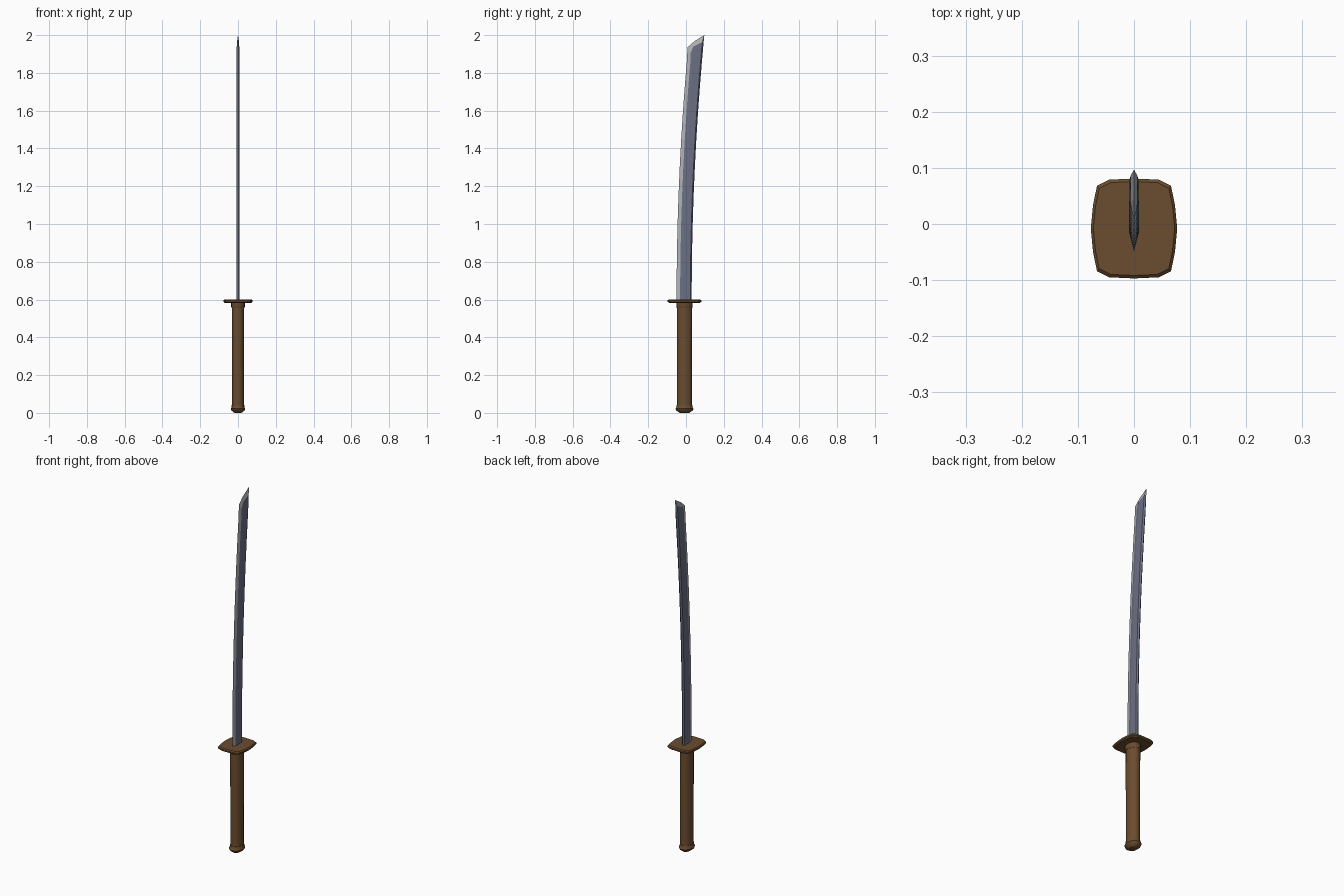
import bpy, bmesh, math

if "Cube" in bpy.data.objects:
    bpy.data.objects.remove(bpy.data.objects["Cube"])


def material(name, rgb):
    m = bpy.data.materials.new(name)
    m.diffuse_color = (*rgb, 1)
    m.use_nodes = True
    m.node_tree.nodes["Principled BSDF"].inputs["Base Color"].default_value = m.diffuse_color
    return m


BROWN = material("warm brown", (0.145, 0.073, 0.028))
STEEL = material("blue grey steel", (0.145, 0.16, 0.225))
EDGE = material("pale polished edge", (0.43, 0.44, 0.46))
CY = -0.008  # y centre of the handle and guard


def finish(bm, name, mats, smooth=False):
    bmesh.ops.remove_doubles(bm, verts=bm.verts, dist=1e-5)
    bmesh.ops.recalc_face_normals(bm, faces=bm.faces)
    me = bpy.data.meshes.new(name)
    bm.to_mesh(me)
    bm.free()
    for m in mats:
        me.materials.append(m)
    ob = bpy.data.objects.new(name, me)
    bpy.context.collection.objects.link(ob)
    if smooth:
        bpy.ops.object.select_all(action='DESELECT')
        ob.select_set(True)
        bpy.context.view_layer.objects.active = ob
        bpy.ops.object.shade_smooth_by_angle(angle=math.radians(35))


def stack(name, outline, levels, smooth=False):
    """Loft a unit outline through (z, x scale, y scale) levels, capped."""
    bm = bmesh.new()
    rings = [[bm.verts.new((x * sx, CY + y * sy, z)) for x, y in outline]
             for z, sx, sy in levels]
    n = len(outline)
    for a, b in zip(rings, rings[1:]):
        for i in range(n):
            j = (i + 1) % n
            bm.faces.new((a[i], a[j], b[j], b[i]))
    bm.faces.new(rings[0])
    bm.faces.new(rings[-1])
    finish(bm, name, [BROWN], smooth)


oval = [(math.cos(i * math.tau / 16), math.sin(i * math.tau / 16)) for i in range(16)]

# handle parts
stack("grip", oval, [(0.035, 0.031, 0.039), (0.57, 0.033, 0.04)], True)
stack("collar", oval, [(0.555, 0.034, 0.041), (0.56, 0.036, 0.043), (0.585, 0.036, 0.043)], True)
stack("pommel", oval, [(0.0, 0.018, 0.025), (0.012, 0.034, 0.043), (0.022, 0.038, 0.048),
                       (0.03, 0.034, 0.042), (0.042, 0.033, 0.041)], True)

# guard: one quarter of the rounded square, mirrored around
quarter = [(0.077, 0), (0.073, 0.042), (0.066, 0.076), (0.044, 0.087)]
top = quarter + [(0, 0.089)] + [(-x, y) for x, y in reversed(quarter)]
guard = top + [(-x, -y) for x, y in top[1:-1]]
stack("guard", guard, [(0.583, 0.92, 0.92), (0.588, 1, 1), (0.596, 1, 1), (0.601, 0.94, 0.94)])


# blade: curved sections from cutting edge to spine, closed by an angled tip
def spine(z):
    return 0.03 + 0.067 * ((z - 0.6) / 1.4) ** 2


bm = bmesh.new()
profile = [(0.0, 0.0), (0.005, 0.019), (0.0085, 0.034), (0.008, 0.073), (0.0, 0.08)]
sections = []
for k in range(10):
    z = 0.595 + k * 0.142
    sections.append([(x, spine(z) - 0.08 + d, z) for x, d in profile])
sections.append([(0, 0.008, 1.935), (0.0045, 0.025, 1.907), (0.0065, 0.039, 1.94),
                 (0.006, 0.086, 1.962), (0, 0.094, 1.968)])
tip = [(0, 0.008, 1.935), (0, 0.008, 1.935), (0, 0.045, 1.968), (0, 0.097, 2.0), (0, 0.097, 2.0)]


def face(points, side, mat):
    unique = list(dict.fromkeys(points))
    if len(unique) > 2:
        f = bm.faces.new([bm.verts.new((x * side, y, z)) for x, y, z in unique])
        f.material_index = mat


for side in (-1, 1):
    for a, b in zip(sections, sections[1:]):
        for i in range(4):
            face((a[i], a[i + 1], b[i + 1], b[i]), side, 1 if i == 0 else 0)
    for i in range(4):
        last = sections[-1]
        face((last[i], last[i + 1], tip[i + 1], tip[i]), side, 1)
    face(sections[0], side, 0)
finish(bm, "blade", [STEEL, EDGE])
